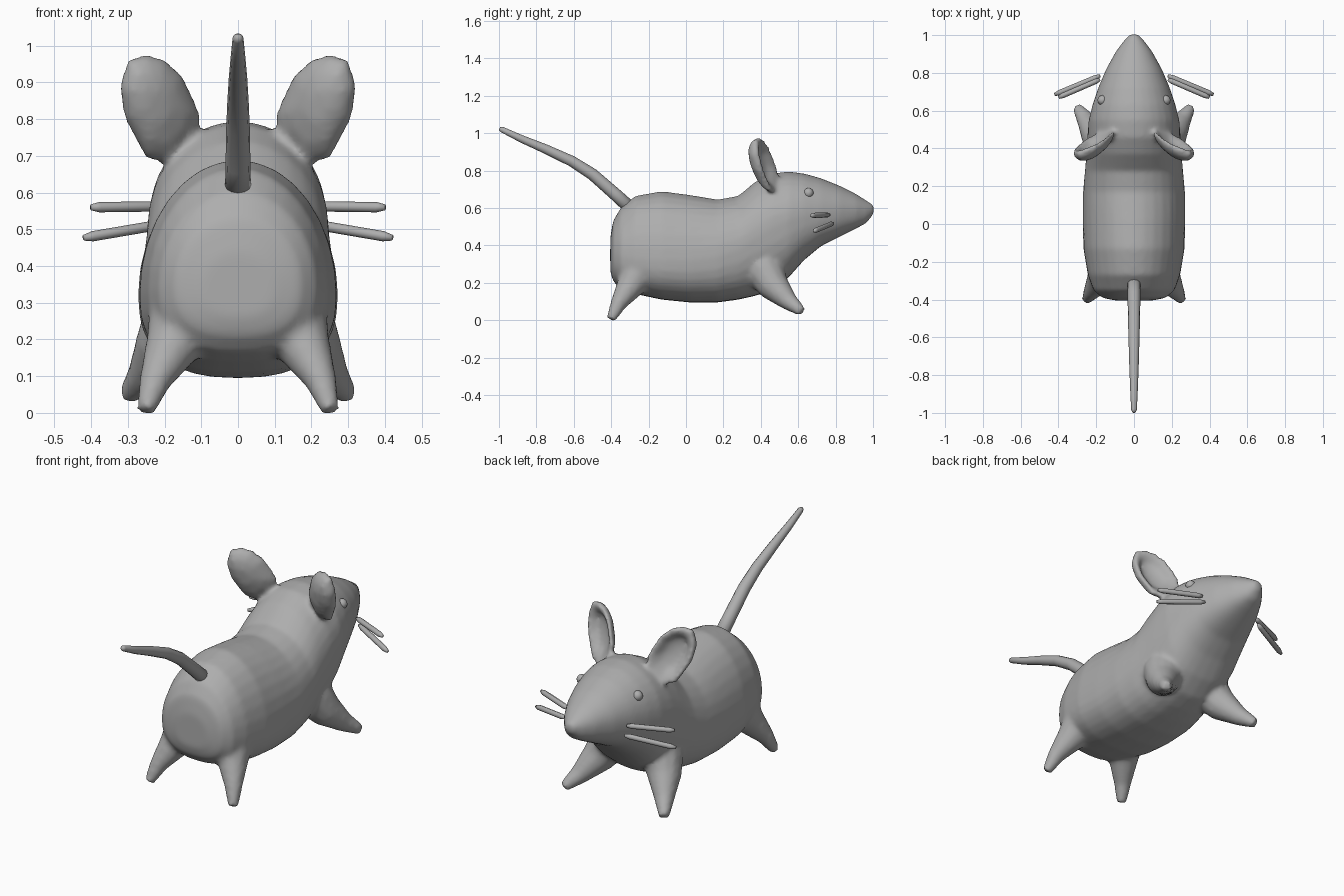
import bpy
import bmesh
from math import sin, cos, pi, sqrt, copysign
from mathutils import Vector

cube = bpy.data.objects.get("Cube")
if cube:
    bpy.data.objects.remove(cube, do_unlink=True)

grey = bpy.data.materials.new("plain grey")
grey.use_nodes = True
grey.diffuse_color = (0.42, 0.42, 0.42, 1)
shader = next(n for n in grey.node_tree.nodes if n.type == 'BSDF_PRINCIPLED')
shader.inputs["Base Color"].default_value = grey.diffuse_color


def loft(bm, rings):
    """Skin a closed solid through rings that share a point count."""
    rows = [[bm.verts.new(p) for p in ring] for ring in rings]
    n = len(rows[0])
    for a, b in zip(rows, rows[1:]):
        for i in range(n):
            j = (i + 1) % n
            bm.faces.new((a[i], a[j], b[j], b[i]))
    bm.faces.new(rows[0])
    bm.faces.new(rows[-1])


def tube(bm, path, side=1, sides=12):
    """Skin a tapering tube along (x, y, z, radius) points."""
    points = [Vector((side * x, y, z)) for x, y, z, r in path]
    rings = []
    for i, p in enumerate(points):
        ahead = points[min(i + 1, len(points) - 1)]
        behind = points[max(i - 1, 0)]
        turn = (ahead - behind).to_track_quat('Z', 'Y')
        r = path[i][3]
        rings.append([p + turn @ Vector((r * cos(t), r * sin(t), 0))
                      for t in (2 * pi * k / sides for k in range(sides))])
    loft(bm, rings)


def section(y, bottom, top, middle, width, sides=32):
    """Body cross-section: round above, fuller below."""
    ring = []
    for k in range(sides):
        c, s = cos(2 * pi * k / sides), sin(2 * pi * k / sides)
        power = 1 if s >= 0 else 0.8
        height = top - middle if s >= 0 else middle - bottom
        ring.append((width * copysign(abs(c) ** power, c), y,
                     middle + height * copysign(abs(s) ** power, s)))
    return ring


def ear(bm, side):
    """Cupped ear: domed back, rounded rim, hollow front."""
    outline = [(0.11, 0.74), (0.10, 0.81), (0.15, 0.92), (0.20, 0.965), (0.25, 0.978),
               (0.30, 0.965), (0.325, 0.89), (0.31, 0.80), (0.25, 0.69), (0.17, 0.67)]
    cx, cz = 0.22, 0.84
    back = [(s, -0.085 * sqrt(1 - s * s)) for s in (0.3, 0.65, 0.88, 0.98)]
    front = [(1, 0), (0.9, 0.008), (0.72, -0.005), (0.5, -0.035), (0.2, -0.045)]
    rings = []
    for s, depth in back + front:
        ring = []
        for px, pz in outline:
            x, z = cx + s * (px - cx), cz + s * (pz - cz)
            y = 0.44 - 0.4 * (x - 0.2) - 0.2 * (z - 0.85) + depth
            ring.append((side * x, y, z))
        rings.append(ring)
    loft(bm, rings)


def finish(name, bm):
    bmesh.ops.recalc_face_normals(bm, faces=bm.faces)
    for f in bm.faces:
        f.smooth = True
    mesh = bpy.data.meshes.new(name)
    bm.to_mesh(mesh)
    bm.free()
    mesh.materials.append(grey)
    obj = bpy.data.objects.new(name, mesh)
    bpy.context.scene.collection.objects.link(obj)
    return obj


# Body and head: y, bottom, top, widest height, half width
stations = [
    (-0.405, 0.26, 0.44, 0.34, 0.10), (-0.39, 0.21, 0.53, 0.35, 0.17),
    (-0.35, 0.165, 0.60, 0.34, 0.215), (-0.27, 0.14, 0.665, 0.33, 0.245),
    (-0.13, 0.11, 0.69, 0.32, 0.268), (0.02, 0.095, 0.67, 0.32, 0.272),
    (0.17, 0.095, 0.645, 0.34, 0.27), (0.28, 0.11, 0.665, 0.38, 0.26),
    (0.37, 0.13, 0.74, 0.44, 0.252), (0.46, 0.16, 0.785, 0.50, 0.247),
    (0.55, 0.23, 0.795, 0.54, 0.24), (0.63, 0.32, 0.785, 0.56, 0.22),
    (0.72, 0.395, 0.76, 0.57, 0.19), (0.82, 0.445, 0.72, 0.58, 0.148),
    (0.91, 0.49, 0.675, 0.585, 0.098), (0.965, 0.52, 0.64, 0.585, 0.058),
    (1.005, 0.57, 0.615, 0.595, 0.022)]
bm = bmesh.new()
loft(bm, [section(*s) for s in stations])

# Legs and ears, fused into the body
rear_leg = [(0.13, -0.24, 0.28, 0.12), (0.18, -0.30, 0.18, 0.075),
            (0.225, -0.36, 0.09, 0.045), (0.253, -0.402, 0.005, 0.026)]
front_leg = [(0.15, 0.42, 0.27, 0.11), (0.20, 0.47, 0.18, 0.085),
             (0.255, 0.55, 0.10, 0.05), (0.302, 0.62, 0.045, 0.027)]
for side in (1, -1):
    tube(bm, rear_leg, side)
    tube(bm, front_leg, side)
    ear(bm, side)
body = finish("body_with_legs_and_ears", bm)
fuse = body.modifiers.new("fuse", 'REMESH')
fuse.mode = 'VOXEL'
fuse.voxel_size = 0.012
fuse.use_smooth_shade = True
soften = body.modifiers.new("soften", 'SMOOTH')
soften.factor = 0.5
soften.iterations = 8

# Tail
bm = bmesh.new()
tube(bm, [(0, -0.27, 0.575, 0.036), (0, -0.38, 0.675, 0.034), (0, -0.50, 0.78, 0.032),
          (0, -0.61, 0.85, 0.029), (0, -0.75, 0.915, 0.025), (0, -0.88, 0.97, 0.02),
          (0, -0.985, 1.02, 0.015), (0, -0.997, 1.025, 0.008)])
finish("tail", bm)

# Whiskers and eyes
whiskers = {"upper": ((0.18, 0.765, 0.563), (0.40, 0.67, 0.56)),
            "lower": ((0.18, 0.785, 0.518), (0.42, 0.685, 0.477))}
for side, label in ((1, "left"), (-1, "right")):
    for level, (root, tip) in whiskers.items():
        a, b = Vector(root), Vector(tip)
        bm = bmesh.new()
        tube(bm, [(*a.lerp(b, t), r) for t, r in
                  ((0, 0.008), (0.1, 0.014), (0.9, 0.014), (1, 0.008))], side, 8)
        finish(f"{label}_{level}_whisker", bm)
    bm = bmesh.new()
    bmesh.ops.create_uvsphere(bm, u_segments=12, v_segments=8, radius=0.027)
    bmesh.ops.translate(bm, verts=bm.verts, vec=(side * 0.167, 0.655, 0.68))
    finish(f"{label}_eye", bm)
